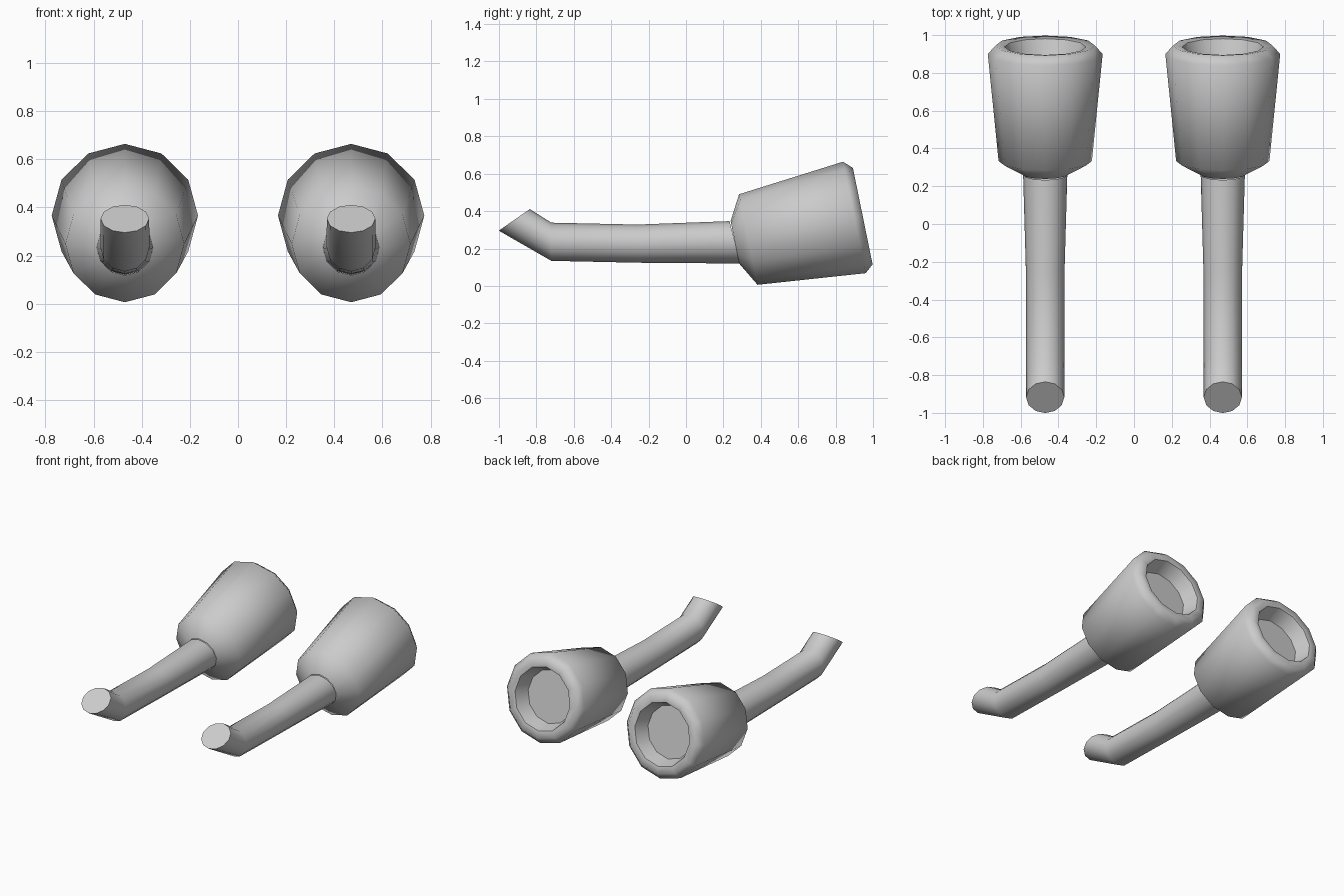
import bpy, bmesh
from math import sin, cos, tau, radians
from mathutils import Vector

if "Cube" in bpy.data.objects:
    bpy.data.objects.remove(bpy.data.objects["Cube"])

SIDES = 12
OFFSET_X = 0.47


def loft(name, rings, cap_start, cap_end, smooth_angle):
    """Skin rings given as (y, z, radius, up_y, up_z), then mirror across x."""
    bm = bmesh.new()
    loops = []
    for y, z, r, uy, uz in rings:
        up = Vector((0, uy, uz)).normalized()
        centre = Vector((OFFSET_X, y, z))
        loops.append([bm.verts.new(centre + Vector((1, 0, 0)) * r * cos(tau * i / SIDES)
                                   + up * r * sin(tau * i / SIDES)) for i in range(SIDES)])
    for a, b in zip(loops, loops[1:]):
        for i in range(SIDES):
            j = (i + 1) % SIDES
            bm.faces.new((a[i], a[j], b[j], b[i]))
    if cap_start:
        bm.faces.new(loops[0])
    if cap_end:
        bm.faces.new(loops[-1])
    bmesh.ops.recalc_face_normals(bm, faces=bm.faces)
    # open shells: first wall must face away from the axis
    bm.faces.ensure_lookup_table()
    f = bm.faces[SIDES // 4]
    if f.normal.z < 0:
        bmesh.ops.reverse_faces(bm, faces=bm.faces)
    mesh = bpy.data.meshes.new(name)
    bm.to_mesh(mesh)
    bm.free()
    obj = bpy.data.objects.new(name, mesh)
    bpy.context.collection.objects.link(obj)
    bpy.ops.object.select_all(action='DESELECT')
    bpy.context.view_layer.objects.active = obj
    obj.select_set(True)
    bpy.ops.object.shade_smooth_by_angle(angle=radians(smooth_angle))
    obj.modifiers.new("mirror", 'MIRROR')
    return obj


# Bent pipe with an angled, capped mouth
loft("pipe", [
    (-0.918, 0.353, 0.101, 0.82, 0.57),
    (-0.72, 0.236, 0.102, 0, 1),
    (-0.26, 0.226, 0.102, 0, 1),
    (0.262, 0.233, 0.117, -0.25, 0.97),
], True, False, 50)

# Tapered canister: front collar, body, rounded rim and recessed end
UP = (-0.2, 0.98)
loft("canister", [
    (0.262, 0.233, 0.117, *UP),
    (0.333, 0.248, 0.247, *UP),
    (0.900, 0.366, 0.304, *UP),
    (0.945, 0.373, 0.263, *UP),
    (0.938, 0.372, 0.215, *UP),
    (0.840, 0.352, 0.180, *UP),
], False, True, 62)
